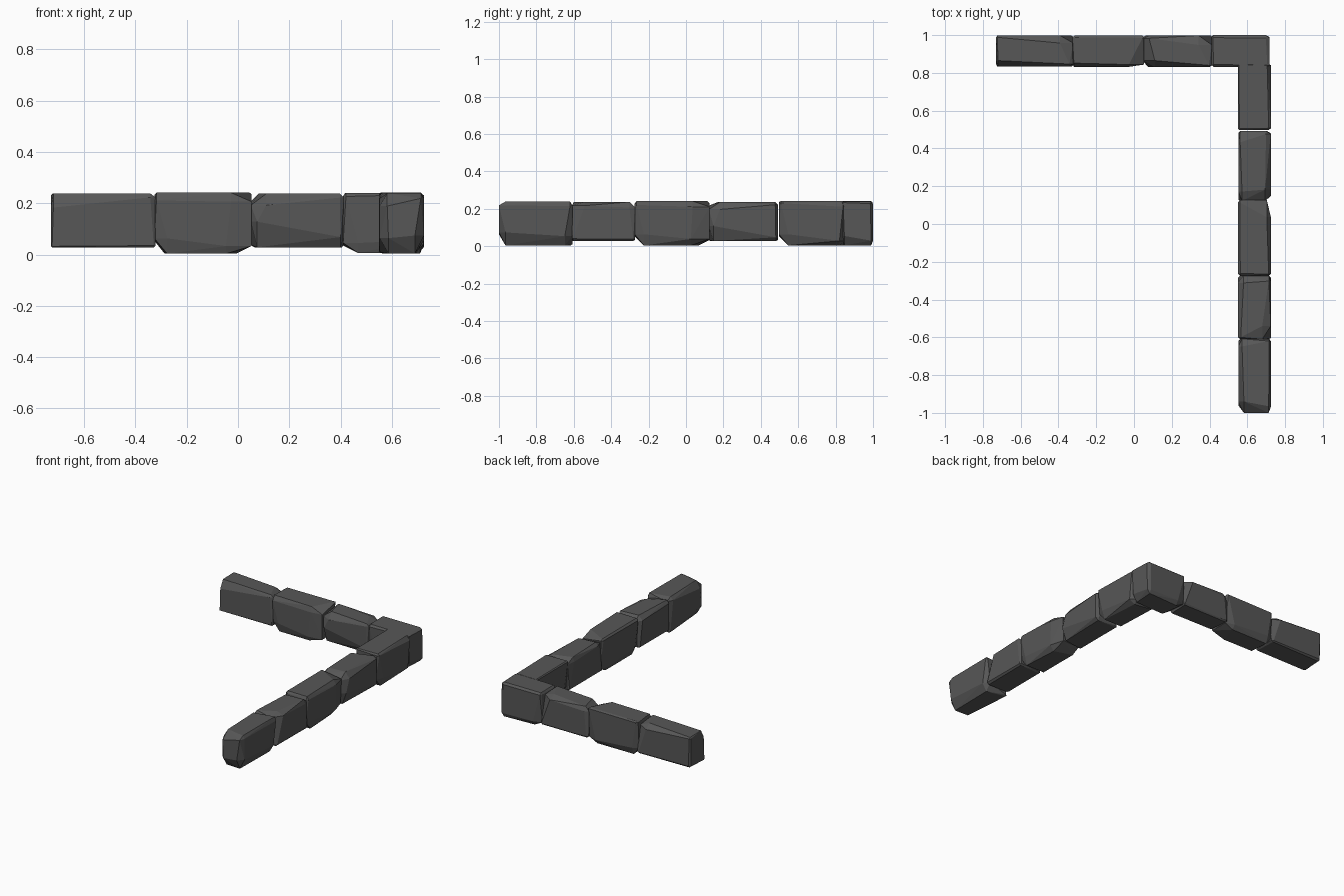
import bpy, bmesh, random
from itertools import product

random.seed(4)
mat = bpy.data.materials.new("dark grey stone")
mat.diffuse_color = (0.095, 0.095, 0.095, 1)


def stone(name, lo, hi, cuts):
    """Convex block; cuts maps a corner such as '-++' to its (x, y, z) chamfer."""
    bm = bmesh.new()
    for signs in product("-+", repeat=3):
        default = [random.uniform(0.005, 0.014) for _ in range(3)]
        d = cuts.get("".join(signs), default)
        for keep in range(3):
            p = []
            for a in range(3):
                step = 0 if a == keep else d[a]
                p.append(lo[a] + step if signs[a] == "-" else hi[a] - step)
            bm.verts.new(p)
    bmesh.ops.remove_doubles(bm, verts=bm.verts, dist=0.0005)
    res = bmesh.ops.convex_hull(bm, input=bm.verts)
    junk = {g for g in res["geom_interior"] + res["geom_unused"]
            if isinstance(g, bmesh.types.BMVert)}
    bmesh.ops.delete(bm, geom=list(junk), context="VERTS")
    bmesh.ops.recalc_face_normals(bm, faces=bm.faces)
    me = bpy.data.meshes.new(name)
    bm.to_mesh(me)
    bm.free()
    me.materials.append(mat)
    bpy.context.collection.objects.link(bpy.data.objects.new(name, me))


# Back arm, left to right
stone("back_stone_1", (-0.73, 0.835, 0.028), (-0.322, 0.998, 0.238), {
    "--+": (0.01, 0.03, 0.055), "+-+": (0.02, 0.012, 0.015),
    "+++": (0.07, 0.04, 0.03), "---": (0.005, 0.012, 0.004)})
stone("back_stone_2", (-0.326, 0.832, 0.003), (0.053, 0.998, 0.241), {
    "---": (0.05, 0.015, 0.06), "+--": (0.1, 0.012, 0.03),
    "+-+": (0.08, 0.012, 0.035), "--+": (0.008, 0.02, 0.03),
    "-+-": (0.04, 0.02, 0.05), "++-": (0.06, 0.02, 0.03)})
stone("back_stone_3", (0.05, 0.83, 0.028), (0.412, 0.998, 0.237), {
    "--+": (0.06, 0.035, 0.045), "---": (0.025, 0.03, 0.1),
    "+-+": (0.015, 0.01, 0.015), "+++": (0.07, 0.05, 0.02),
    "-++": (0.03, 0.015, 0.03), "+--": (0.012, 0.025, 0.04)})
stone("corner_stone", (0.41, 0.832, 0.005), (0.718, 1.0, 0.24), {
    "---": (0.06, 0.01, 0.04), "+--": (0.03, 0.015, 0.05),
    "+++": (0.02, 0.015, 0.012), "++-": (0.02, 0.01, 0.025),
    "-+-": (0.06, 0.02, 0.03)})

# Side arm, back to front
stone("side_stone_1", (0.55, 0.497, 0.004), (0.725, 0.85, 0.241), {
    "+--": (0.02, 0.05, 0.06), "++-": (0.04, 0.03, 0.025),
    "+++": (0.02, 0.01, 0.03), "+-+": (0.012, 0.01, 0.01),
    "---": (0.02, 0.05, 0.05)})
stone("side_stone_2", (0.552, 0.122, 0.028), (0.724, 0.492, 0.237), {
    "+-+": (0.03, 0.06, 0.04), "+--": (0.03, 0.025, 0.08),
    "+++": (0.025, 0.015, 0.015), "++-": (0.02, 0.012, 0.02),
    "--+": (0.02, 0.05, 0.02), "-++": (0.01, 0.06, 0.03)})
stone("side_stone_3", (0.55, -0.275, 0.004), (0.725, 0.126, 0.241), {
    "+--": (0.015, 0.05, 0.06), "++-": (0.03, 0.1, 0.035),
    "+++": (0.022, 0.09, 0.03), "+-+": (0.012, 0.01, 0.02),
    "---": (0.02, 0.05, 0.05), "-+-": (0.02, 0.06, 0.03)})
stone("side_stone_4", (0.55, -0.61, 0.028), (0.724, -0.272, 0.237), {
    "+-+": (0.045, 0.07, 0.02), "++-": (0.01, 0.01, 0.01),
    "--+": (0.015, 0.01, 0.02), "-++": (0.03, 0.04, 0.03),
    "+++": (0.01, 0.03, 0.03)})
stone("side_stone_5", (0.552, -1.0, 0.004), (0.725, -0.608, 0.239), {
    "--+": (0.03, 0.06, 0.05), "+-+": (0.012, 0.035, 0.02),
    "---": (0.035, 0.04, 0.06), "+--": (0.035, 0.035, 0.07),
    "++-": (0.03, 0.04, 0.05), "-++": (0.02, 0.04, 0.02),
    "+++": (0.01, 0.012, 0.025)})
